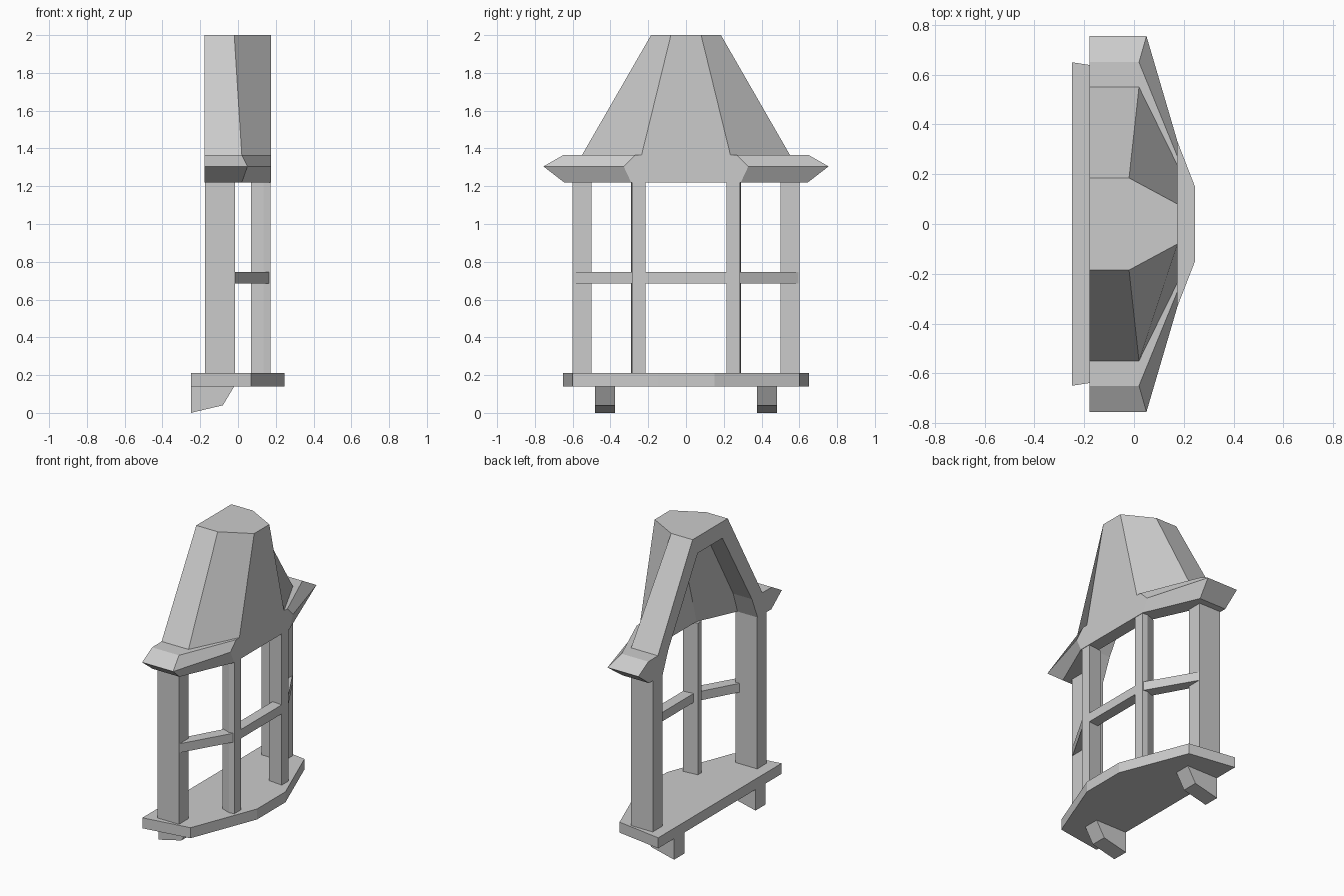
import bpy
import bmesh

if "Cube" in bpy.data.objects:
    bpy.data.objects.remove(bpy.data.objects["Cube"], do_unlink=True)

stone = bpy.data.materials.new("light_grey")
stone.use_nodes = True
GREY = (0.6, 0.6, 0.6, 1)
stone.diffuse_color = GREY
stone.node_tree.nodes["Principled BSDF"].inputs["Base Color"].default_value = GREY


def finish(name, bm):
    bmesh.ops.recalc_face_normals(bm, faces=bm.faces)
    mesh = bpy.data.meshes.new(name)
    bm.to_mesh(mesh)
    bm.free()
    mesh.materials.append(stone)
    obj = bpy.data.objects.new(name, mesh)
    bpy.context.collection.objects.link(obj)
    return obj


def prism(name, points, shift):
    """Extrude a flat outline of 3D points along a shift vector."""
    bm = bmesh.new()
    face = bm.faces.new([bm.verts.new(p) for p in points])
    moved = bmesh.ops.extrude_face_region(bm, geom=[face])["geom"]
    verts = [v for v in moved if isinstance(v, bmesh.types.BMVert)]
    bmesh.ops.translate(bm, verts=verts, vec=shift)
    if not face.is_valid or len(bm.faces) < len(points) + 2:
        bm.faces.new([v for v in bm.verts if v not in verts])
    return finish(name, bm)


def plan(name, outline, low, high):
    """Upright prism from a plan outline."""
    return prism(name, [(x, y, low) for x, y in outline], (0, 0, high - low))


def both_sides(half):
    """Mirror half a chain of plan points across y = 0."""
    return half + [(x, -y) for x, y in reversed(half)]


# Sill slab
plan("sill", both_sides([(-0.25, -0.65), (0.07, -0.6), (0.245, -0.15)]), 0.14, 0.21)

# Posts, slanted side rails and brackets, one set on each side
for side, s in (("right", -1), ("left", 1)):
    parts = {
        "corner_post": ([(-0.175, 0.6), (-0.015, 0.6), (-0.015, 0.5), (-0.175, 0.5)], 0.21, 1.22),
        "front_post": ([(0.172, 0.215), (0.172, 0.285), (0.135, 0.29),
                        (0.07, 0.265), (0.07, 0.225)], 0.21, 1.22),
        "side_rail": ([(-0.015, 0.595), (0.165, 0.285), (0.09, 0.26), (-0.06, 0.53)], 0.685, 0.745),
    }
    for part, (outline, low, high) in parts.items():
        plan(side + "_" + part, [(x, s * y) for x, y in outline], low, high)
    profile = [(-0.25, 0), (-0.08, 0.04), (-0.02, 0.14), (-0.25, 0.14)]
    prism(side + "_bracket", [(x, s * 0.375, z) for x, z in profile], (0, s * 0.107, 0))

# Middle rail
plan("middle_rail", both_sides([(0.1, -0.225), (0.172, -0.225)]), 0.685, 0.745)

# Hollow roof with flared eaves: outer rings going up, inner rings going down
# Each ring: height, back/corner half width, corner x, front half width, front x
RINGS = [
    (1.22, 0.645, 0.02, 0.29, 0.175),
    (1.305, 0.755, 0.05, 0.33, 0.175),
    (1.365, 0.65, 0.02, 0.27, 0.175),
    (1.366, 0.55, 0.02, 0.235, 0.175),
    (2.0, 0.185, -0.02, 0.08, 0.175),
    (1.89, 0.13, -0.05, 0.05, 0.09),
    (1.365, 0.44, -0.04, 0.2, 0.09),
    (1.22, 0.5, -0.03, 0.24, 0.09),
]
bm = bmesh.new()
rings = []
for z, wide, corner, narrow, front in RINGS:
    chain = both_sides([(-0.178, -wide), (corner, -wide), (front, -narrow)])
    rings.append([bm.verts.new((x, y, z)) for x, y in chain])
for i, ring in enumerate(rings):
    following = rings[(i + 1) % len(rings)]
    if i == 4:
        bm.faces.new(ring)
        bm.faces.new(following)
        continue
    for j in range(len(ring) - 1):
        bm.faces.new((ring[j], ring[j + 1], following[j + 1], following[j]))
# Open arch of the back rim
outer, inner = rings[:5], rings[5:]
rim = [r[0] for r in outer] + [r[-1] for r in reversed(outer)]
rim += [r[-1] for r in reversed(inner)] + [r[0] for r in inner]
bm.faces.new(rim)
finish("roof", bm)
